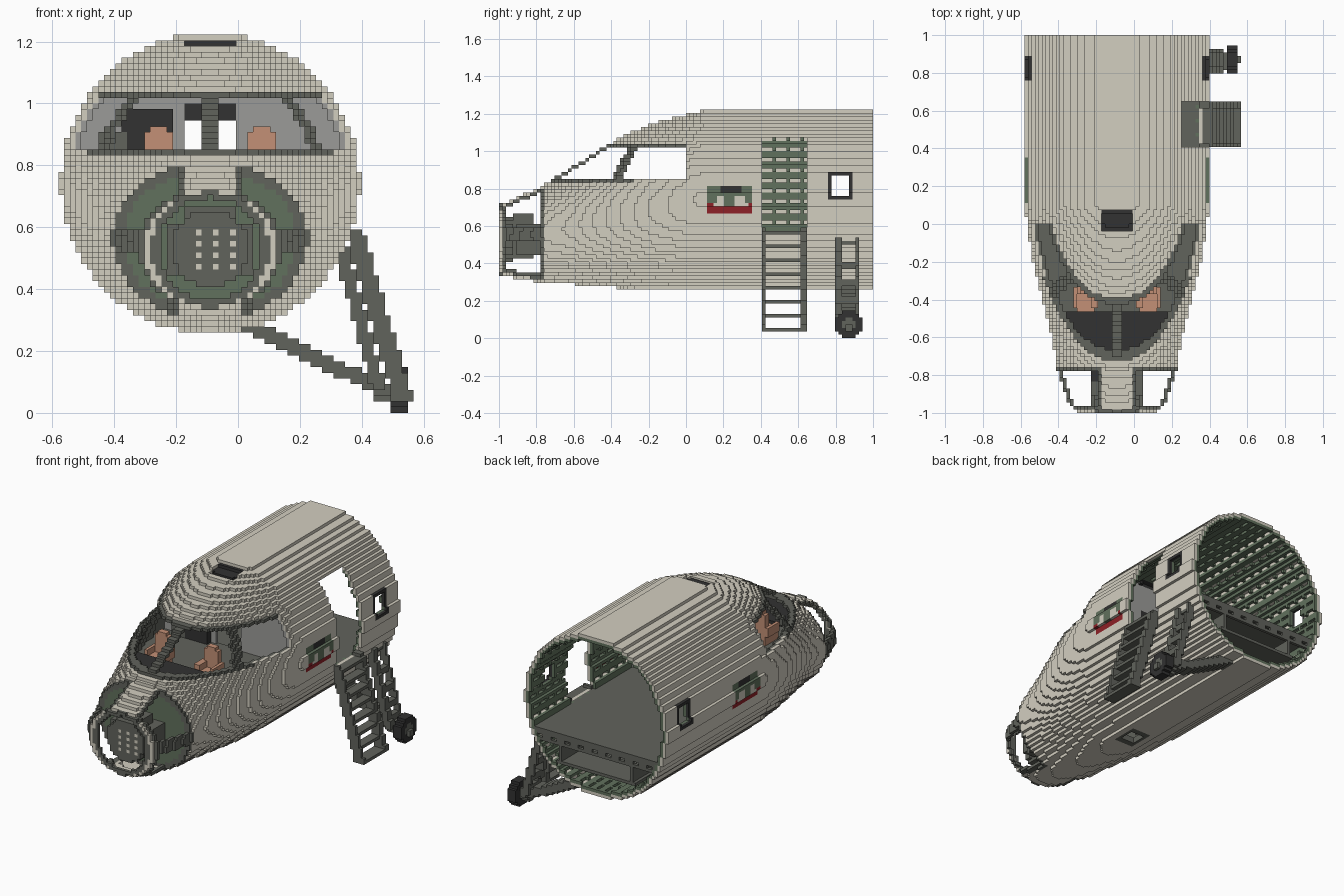
import bpy
import math

cube = bpy.data.objects.get("Cube")
if cube:
    bpy.data.objects.remove(cube)

V = 2 / 108          # block size
CX = -0.09           # fuselage centre line

# Materials
PALETTE = {
    "cream_paint": (0.65, 0.62, 0.53),
    "dark_metal": (0.12, 0.125, 0.107),
    "primer_green": (0.12, 0.165, 0.11),
    "black": (0.032, 0.032, 0.032),
    "panel_gray": (0.33, 0.33, 0.315),
    "seat_tan": (0.55, 0.28, 0.18),
    "red": (0.27, 0.015, 0.02),
}
CREAM, DARK, GREEN, BLACK, GRAY, TAN, RED = range(len(PALETTE))
materials = []
for label, rgb in PALETTE.items():
    m = bpy.data.materials.new(label)
    m.use_nodes = True
    m.diffuse_color = (*rgb, 1)
    m.node_tree.nodes["Principled BSDF"].inputs["Base Color"].default_value = (*rgb, 1)
    materials.append(m)

STEPS = [(1, 0, 0), (-1, 0, 0), (0, 1, 0), (0, -1, 0), (0, 0, 1), (0, 0, -1)]


def centre(c):
    """Centre of a grid cell."""
    return CX + c[0] * V, -1 + (c[1] + 0.5) * V, (c[2] + 0.5) * V


def near(c):
    return [(c[0] + a, c[1] + b, c[2] + d) for a, b, d in STEPS]


def build(name, cells):
    """Turn a dict of cell -> colour into a blocky mesh of its exposed faces."""
    verts, faces, colours = {}, [], []
    for c, colour in cells.items():
        for step, n in zip(STEPS, near(c)):
            if n in cells:
                continue
            axis = [abs(s) for s in step].index(1)
            u, w = (axis + 1) % 3, (axis + 2) % 3
            quad = []
            for du, dw in ((0, 0), (1, 0), (1, 1), (0, 1)):
                p = list(c)
                p[axis] += step[axis] > 0
                p[u] += du
                p[w] += dw
                quad.append(verts.setdefault(tuple(p), len(verts)))
            faces.append(quad if step[axis] > 0 else quad[::-1])
            colours.append(colour)
    points = [(CX + (p[0] - 0.5) * V, -1 + p[1] * V, p[2] * V) for p in verts]
    mesh = bpy.data.meshes.new(name)
    mesh.from_pydata(points, [], faces)
    for m in materials:
        mesh.materials.append(m)
    mesh.polygons.foreach_set("material_index", colours)
    bpy.context.collection.objects.link(bpy.data.objects.new(name, mesh))


def span(lo, hi, start):
    return range(math.ceil((lo - start) / V), math.floor((hi - start) / V) + 1)


def box(cells, colour, x, y, z):
    """Fill every cell whose centre lies in the given ranges."""
    for i in span(*x, CX):
        for j in span(*y, -1 + V / 2):
            for k in span(*z, V / 2):
                cells[i, j, k] = colour


def beam(cells, colour, start, end, y, half_x, half_z):
    """Stepped sloping beam in the x-z plane."""
    for n in range(61):
        x, z = (a + (b - a) * n / 60 for a, b in zip(start, end))
        box(cells, colour, (x - half_x, x + half_x), y, (z - half_z, z + half_z))


def profile(points, y):
    if y <= points[0][0]:
        return points[0][1]
    for (a, p), (b, q) in zip(points, points[1:]):
        if y <= b:
            return p + (q - p) * (y - a) / (b - a)
    return points[-1][1]


# Fuselage profiles along y
TOP = [(-1, .71), (-.77, .81), (-.75, .83), (-.42, 1.03), (-.34, 1.08), (-.2, 1.14), (0, 1.2), (.09, 1.225)]
BOTTOM = [(-1, .345), (-.9, .315), (-.75, .298), (-.5, .28), (-.25, .258)]
WIDTH = [(-1, .2), (-.95, .25), (-.77, .31), (-.6, .337), (-.4, .392), (-.2, .44), (-.05, .465), (.05, .477)]
MIDDLE = [(-1, .53), (-.75, .57), (.05, .744)]

solid = set()
for j in range(108):
    y = -1 + (j + 0.5) * V
    top, bottom, width, mid = (profile(p, y) for p in (TOP, BOTTOM, WIDTH, MIDDLE))
    for k in range(13, 67):
        z = (k + 0.5) * V
        h = (z - mid) / ((top - mid) if z > mid else (mid - bottom))
        if abs(h) < 1:
            reach = int(width * math.sqrt(1 - h * h) / V + 0.3)
            solid.update((i, j, k) for i in range(-reach, reach + 1))


def inside(c):
    return (c[0], min(c[1], 107), c[2]) in solid


def nose_bay(dx, y, z, m):
    side = 0.1 if z > 0.55 else 0.13
    return -.965 + m < y < -.785 - m and abs(dx) > side + m and abs(z - .555) > .03 + m


def window_band(y, z):
    return y < 0 and .845 < z < 1.02


def opening(dx, y, z):
    """Cells cut from both the skin and the lining."""
    if nose_bay(dx, y, z, 0) or (y < -.98 and math.hypot(dx, z - .53) < .165):
        return True
    if dx > .2 and .4 < y < .645 and .58 < z < 1.08:
        return True
    if abs(dx) > .4 and .78 < y < .87 and .76 < z < .87:
        return True
    return z < .3 and abs(dx) < .04 and -.16 < y < -.08


def skin_cut(dx, y, z):
    """Windscreen panes between the posts, and the recessed roof hatch."""
    post = abs(dx) < .022 or abs(y + .38 - (z - .84) * .55) < .026
    hatch = z > 1.1 and -.03 < y < .07 and abs(dx) < .075
    return (window_band(y, z) and not post) or hatch


def skin_colour(dx, y, z):
    if nose_bay(dx, y, z, -.022) or (y < -.98 and math.hypot(dx, z - .53) < .19):
        return DARK
    if window_band(y, z) or (-.75 < y < -.28 and .828 < z < .85) or (y < .0 and 1.02 < z < 1.037):
        return DARK
    if z < .3 and abs(dx) < .06 and -.2 < y < -.04:
        return DARK
    if abs(dx) > .4 and .76 < y < .89 and .742 < z < .89:
        return BLACK
    # side badge: green, black and red patches with pale spots
    if abs(dx) > .4 and .11 < y < .36 and .66 < z < .82:
        s = abs(y - .235)
        if z < .7 or (z < .72 and s > .09):
            return RED
        if z > .775 and s < .055:
            return BLACK
        if .03 < s < .075 and z < .76:
            return CREAM
        return GREEN if z > .73 or s < .03 else CREAM
    return CREAM


shell = {c for c in solid if not all(inside(n) for n in near(c))}
skin, lining = {}, {}
for c in shell:
    x, y, z = centre(c)
    if not opening(x - CX, y, z) and not skin_cut(x - CX, y, z):
        skin[c] = skin_colour(x - CX, y, z)
build("fuselage_skin", skin)

# Ribbed green cabin lining and plain cockpit lining
inner = solid - shell
for c in inner:
    x, y, z = centre(c)
    if y < -.76 or opening(x - CX, y, z) or window_band(y, z) or not any(n in shell for n in near(c)):
        continue
    if z > 1.08 and -.05 < y < .09 and abs(x - CX) < .1:
        lining[c] = BLACK
    elif y < .05:
        lining[c] = GRAY if z > .85 else DARK
    elif c[1] % 4 == 3 or (c[2] if abs(x - CX) > .3 else c[0]) % 3:
        lining[c] = GREEN
build("inner_frames", lining)

# Floors and bulkheads fill the hull section
cabin_floor, cockpit_floor, cargo, front_wall, rear_wall = {}, {}, {}, {}, {}
for c in inner:
    x, y, z = centre(c)
    dx = abs(x - CX)
    if y > .05 and .555 < z < .575:
        cabin_floor[c] = DARK
    elif y > .05 and .5 < z < .556 and c[1] % 12 == 11:
        if not (.515 < z < .54 and c[0] % 5 in (0, 1)):
            cabin_floor[c] = DARK
    if -.76 < y < .05 and .70 < z < .72:
        cockpit_floor[c] = DARK
    if -.7 < y < -.47 and .79 < z < .81:
        cockpit_floor[c] = BLACK
    if y > .05 and .385 < z < .405 and dx < .26:
        cargo[c] = DARK
    if y > .05 and .405 < z < .5 and .23 < dx < .255:
        cargo[c] = DARK
    if -.778 < y < -.757:
        front_wall[c] = DARK if any(n in shell for n in near(c)) else GREEN
    if .04 < y < .06 and z > .56 and not (dx < .09 and z < .94):
        rear_wall[c] = BLACK if dx < .09 and z < 1 else GRAY
build("cabin_floor", cabin_floor)
build("cockpit_floor", cockpit_floor)
build("cargo_floor", cargo)
build("front_bulkhead", front_wall)
build("cockpit_rear_wall", rear_wall)

# Cockpit seats and equipment
for side, name in ((-1, "right_seat"), (1, "left_seat")):
    seat, sx = {}, CX + side * .17
    box(seat, TAN, (sx - .046, sx + .046), (-.37, -.33), (.73, .905))
    box(seat, TAN, (sx - .03, sx + .03), (-.37, -.33), (.9, .925))
    box(seat, TAN, (sx - .046, sx + .046), (-.46, -.33), (.73, .79))
    for arm in (-.05, .05):
        box(seat, TAN, (sx + arm - .012, sx + arm + .012), (-.45, -.34), (.78, .84))
    build(name, seat)
cabinet = {}
box(cabinet, BLACK, (-.37, -.21), (0, .03), (.72, .99))
box(cabinet, DARK, (-.45, -.36), (0, .03), (.72, .9))
build("equipment_cabinet", cabinet)

# Nose radar unit: boxes behind a round face with a grid
radar = {}
box(radar, DARK, (CX - .13, CX + .13), (-.9, -.78), (.45, .61))
box(radar, DARK, (CX - .085, CX + .085), (-.93, -.82), (.43, .66))
box(radar, DARK, (CX - .13, CX + .13), (-.965, -.92), (.4, .66))
for c in list(radar):
    x, y, z = centre(c)
    if y < -.92 and math.hypot(x - CX, z - .53) > .125:
        del radar[c]
    elif y < -.95 and c[0] % 3 == 1 and abs(x - CX) < .075 and c[2] % 2 and .46 < z < .6:
        radar[c] = CREAM
box(radar, RED, (.01, .03), (-.84, -.78), (.55, .59))
box(radar, BLACK, (-.235, -.2), (-.84, -.78), (.57, .61))
build("nose_radar", radar)

# Boarding ladder
ladder = {}
TOP_END, LOW_END = (.382, .565), (.53, .055)
for y0 in (.4, .615):
    beam(ladder, DARK, TOP_END, LOW_END, (y0, y0 + .03), .03, .012)
    box(ladder, DARK, (.34, .4), (y0, y0 + .03), (.55, .585))
for n in range(8):
    x, z = (a + (b - a) * n / 7 for a, b in zip(TOP_END, LOW_END))
    box(ladder, DARK, (x - .03, x + .03), (.4, .645), (z - .01, z + .0095))
build("boarding_ladder", ladder)

# Outrigger struts and wheel
strut = {}
for y0 in (.8, .9):
    beam(strut, DARK, (.335, .52), (.455, .08), (y0, y0 + .032), .02, .014)
for z in (.52, .39, .3, .21, .13):
    x = .335 + (.52 - z) * .27
    box(strut, DARK, (x - .018, x + .018), (.8, .93), (z - .02, z + .01))
beam(strut, DARK, (.03, .285), (.47, .075), (.82, .91), .03, .015)
box(strut, DARK, (.44, .56), (.855, .895), (.04, .075))
build("outrigger_strut", strut)

wheel = {}
box(wheel, BLACK, (.49, .548), (.79, .96), (0, .15))
for c in list(wheel):
    x, y, z = centre(c)
    r = math.hypot(y - .87, z - .074)
    if r > .076:
        del wheel[c]
    elif r < .03:
        wheel[c] = DARK
build("outrigger_wheel", wheel)
